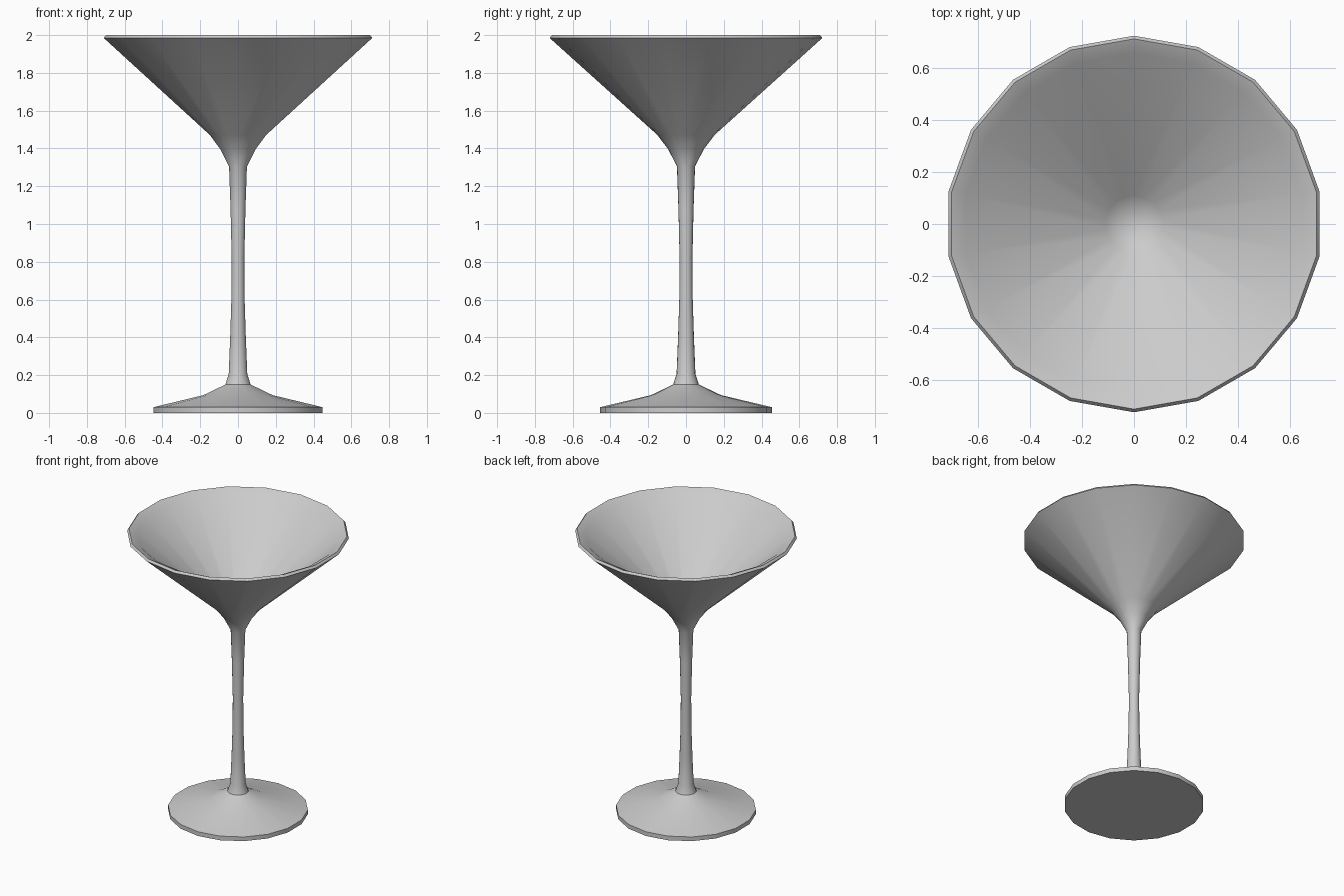
import bpy, bmesh, math

if "Cube" in bpy.data.objects:
    bpy.data.objects.remove(bpy.data.objects["Cube"])

SIDES = 18


def lathe(name, profile):
    """Revolve (radius, z) points around z; a radius of 0 becomes a pole."""
    bm = bmesh.new()
    rings = []
    for r, z in profile:
        if r == 0:
            rings.append([bm.verts.new((0, 0, z))] * SIDES)
            continue
        ring = []
        for i in range(SIDES):
            a = math.pi / 2 + i * math.tau / SIDES
            ring.append(bm.verts.new((r * math.cos(a), r * math.sin(a), z)))
        rings.append(ring)
    for low, high in zip(rings, rings[1:]):
        for i in range(SIDES):
            j = (i + 1) % SIDES
            corners = [low[i], low[j], high[j], high[i]]
            bm.faces.new(list(dict.fromkeys(corners)))
    mesh = bpy.data.meshes.new(name)
    bm.to_mesh(mesh)
    bm.free()
    ob = bpy.data.objects.new(name, mesh)
    bpy.context.collection.objects.link(ob)
    bpy.ops.object.select_all(action='DESELECT')
    ob.select_set(True)
    bpy.context.view_layer.objects.active = ob
    bpy.ops.object.shade_smooth_by_angle(angle=math.radians(30))
    return ob


# Foot: flat underside, thin rim, two-step slope up to the stem
lathe("foot", [(0, 0), (0.455, 0), (0.455, 0.03), (0.186, 0.094), (0.068, 0.15)])

# Stem flaring into the cone bowl, bevelled rim, inner lip and hollow inside
lathe("stem_and_bowl", [
    (0.068, 0.15), (0.05, 0.205), (0.042, 0.40), (0.035, 0.62), (0.034, 0.82),
    (0.040, 1.08), (0.048, 1.305), (0.094, 1.395), (0.152, 1.472),
    (0.722, 1.985), (0.71, 2.0),
    (0.655, 1.973), (0.11, 1.482), (0.05, 1.452), (0, 1.448),
])
